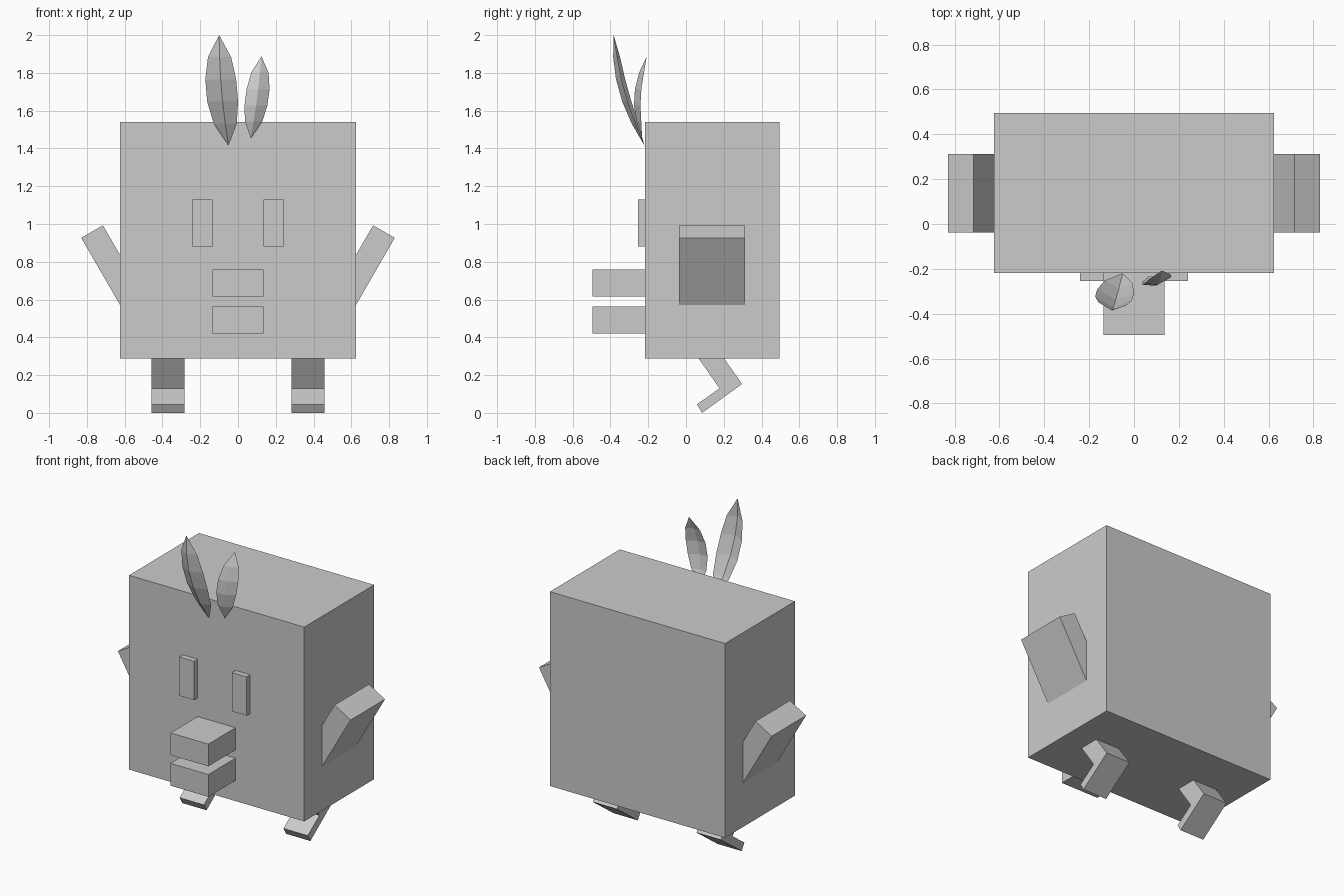
import bpy
import bmesh
from mathutils import Vector

cube = bpy.data.objects.get("Cube")
if cube:
    bpy.data.objects.remove(cube, do_unlink=True)

grey = bpy.data.materials.new("plain grey")
grey.use_nodes = True
GREY = (0.6, 0.6, 0.6, 1)
grey.diffuse_color = GREY
grey.node_tree.nodes["Principled BSDF"].inputs["Base Color"].default_value = GREY


def finish(name, bm):
    mesh = bpy.data.meshes.new(name)
    bm.to_mesh(mesh)
    bm.free()
    mesh.materials.append(grey)
    obj = bpy.data.objects.new(name, mesh)
    bpy.context.collection.objects.link(obj)
    return obj


def prism(name, profile, start, end, place):
    """Extrude a flat profile from start to end; place maps (u, v, depth) to 3D."""
    bm = bmesh.new()
    near = [bm.verts.new(place(u, v, start)) for u, v in profile]
    far = [bm.verts.new(place(u, v, end)) for u, v in profile]
    bm.faces.new(near)
    bm.faces.new(far)
    for i in range(len(profile)):
        j = (i + 1) % len(profile)
        bm.faces.new((near[i], near[j], far[j], far[i]))
    bmesh.ops.recalc_face_normals(bm, faces=bm.faces)
    return finish(name, bm)


def box(name, x, y, z):
    rect = [(x[0], z[0]), (x[1], z[0]), (x[1], z[1]), (x[0], z[1])]
    return prism(name, rect, y[0], y[1], lambda u, v, d: (u, d, v))


def feather(name, base, tip, bow, width, fold, twist):
    """Pointed leaf, creased along a bowed midrib, with its edges folded back."""
    base, tip = Vector(base), Vector(tip)
    steps = 5
    bm = bmesh.new()
    rows = []
    for i in range(steps + 1):
        t = i / steps
        swell = 4 * t * (1 - t)
        rib = base.lerp(tip, t) + Vector(bow) * swell
        if i in (0, steps):
            rows.append([bm.verts.new(rib)] * 3)
            continue
        rows.append([bm.verts.new(rib + Vector((s * width / 2, fold + s * twist, 0)) * swell ** 0.7)
                     if s else bm.verts.new(rib) for s in (-1, 0, 1)])
    for low, high in zip(rows, rows[1:]):
        for k in (0, 1):
            corners = (low[k], low[k + 1], high[k + 1], high[k])
            bm.faces.new(list(dict.fromkeys(corners)))
    return finish(name, bm)


# Body
FRONT = -0.218
box("body", (-0.625, 0.625), (FRONT, 0.495), (0.287, 1.54))

# Beak halves
box("upper_beak", (-0.135, 0.135), (-0.495, FRONT), (0.617, 0.76))
box("lower_beak", (-0.135, 0.135), (-0.495, FRONT), (0.42, 0.564))

# Paired parts
wing = [(0.715, 0.993), (0.83, 0.927), (0.605, 0.537), (0.49, 0.603)]
leg = [(0.01, 0.37), (0.177, 0.13), (0.058, 0.045), (0.085, 0.0),
       (0.297, 0.153), (0.13, 0.39)]
for side, s in (("left", 1), ("right", -1)):
    box(side + "_eye", sorted((s * 0.135, s * 0.24)), (-0.255, FRONT), (0.88, 1.13))
    prism(side + "_wing", wing, -0.038, 0.313, lambda u, v, d: (s * u, d, v))
    prism(side + "_leg", leg, 0.284, 0.457, lambda u, v, d: (s * d, u, v))

# Crest feathers
feather("tall_feather", (-0.05, -0.22, 1.415), (-0.1, -0.383, 2.0),
        (-0.012, -0.055, 0), 0.168, 0.04, -0.01)
feather("short_feather", (0.068, -0.232, 1.455), (0.124, -0.208, 1.888),
        (0.005, -0.055, 0), 0.125, 0.02, 0.015)
